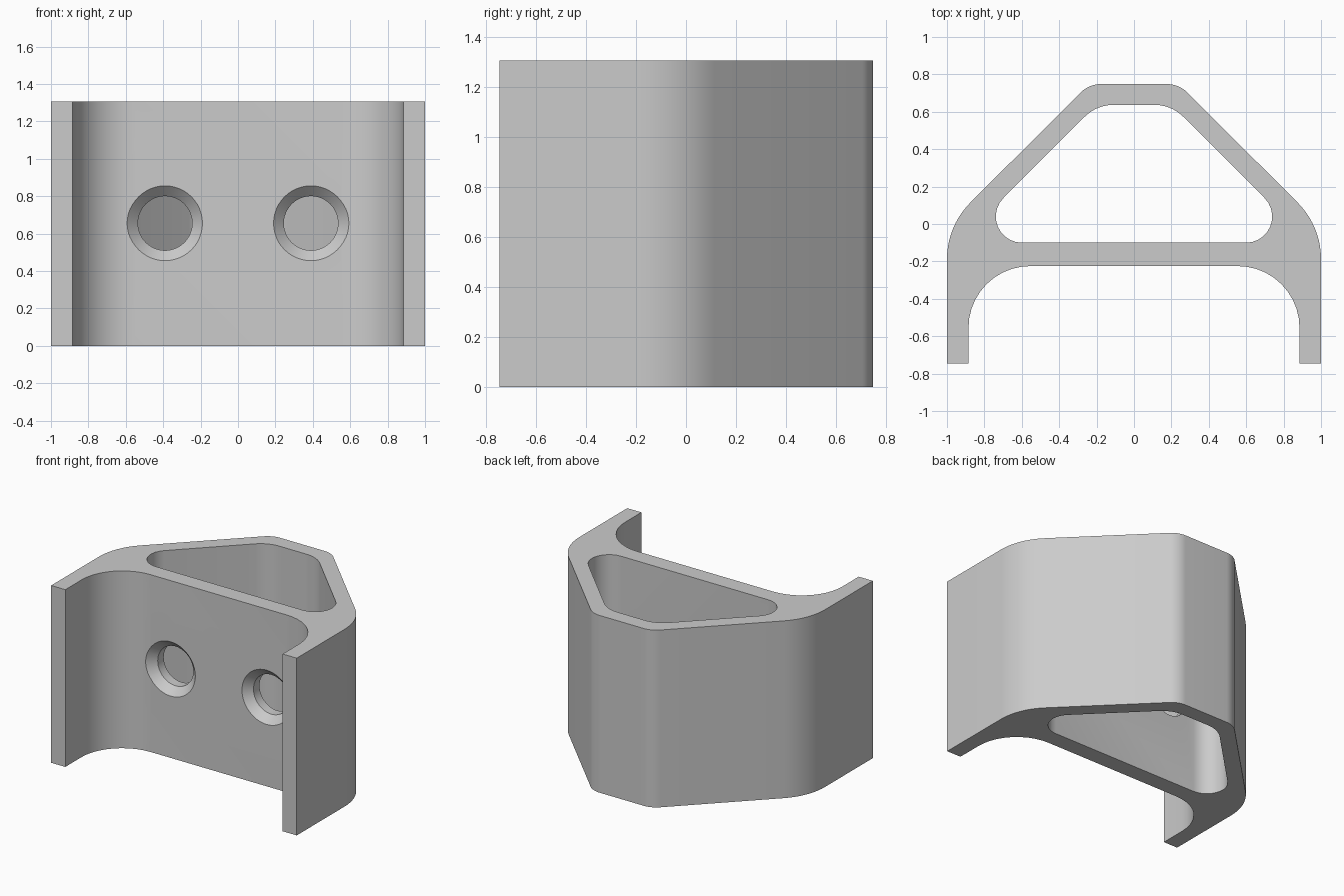
import bpy, bmesh, math
from mathutils import Vector, Matrix

if "Cube" in bpy.data.objects:
    bpy.data.objects.remove(bpy.data.objects["Cube"])

HEIGHT = 1.305
MID_Z = 0.655


def rounded(points, seg=10):
    """Closed 2D outline from (x, y, fillet radius) corners."""
    out = []
    n = len(points)
    for i, (x, y, r) in enumerate(points):
        p = Vector((x, y))
        if r == 0:
            out.append(p)
            continue
        a = (Vector(points[i - 1][:2]) - p).normalized()
        b = (Vector(points[(i + 1) % n][:2]) - p).normalized()
        half = a.angle(b) / 2
        centre = p + (a + b).normalized() * (r / math.sin(half))
        start = p + a * (r / math.tan(half)) - centre
        end = p + b * (r / math.tan(half)) - centre
        sweep = start.angle_signed(end)
        for k in range(seg + 1):
            v = start.copy()
            v.rotate(Matrix.Rotation(-sweep * k / seg, 2))
            out.append(centre + v)
    return out


def mirrored(half):
    return half + [(-x, y, r) for x, y, r in reversed(half)]


def make_object(name, bm):
    bmesh.ops.recalc_face_normals(bm, faces=bm.faces)
    mesh = bpy.data.meshes.new(name)
    bm.to_mesh(mesh)
    bm.free()
    obj = bpy.data.objects.new(name, mesh)
    bpy.context.collection.objects.link(obj)
    return obj


def prism(name, outline, z0, z1):
    bm = bmesh.new()
    face = bm.faces.new([bm.verts.new((p.x, p.y, z0)) for p in outline])
    ext = bmesh.ops.extrude_face_region(bm, geom=[face])
    verts = [g for g in ext["geom"] if isinstance(g, bmesh.types.BMVert)]
    bmesh.ops.translate(bm, verts=verts, vec=(0, 0, z1 - z0))
    return make_object(name, bm)


def screw_cutter(x, seg=48):
    """Countersunk hole along y: rings of (y, radius)."""
    bm = bmesh.new()
    rings = []
    for y, r in [(-0.245, 0.22), (-0.17, 0.145), (0.0, 0.145)]:
        rings.append([bm.verts.new((x + r * math.cos(t), y, MID_Z + r * math.sin(t)))
                      for t in (2 * math.pi * k / seg for k in range(seg))])
    for lo, hi in zip(rings, rings[1:]):
        for k in range(seg):
            j = (k + 1) % seg
            bm.faces.new((lo[k], lo[j], hi[j], hi[k]))
    bm.faces.new(rings[0])
    bm.faces.new(rings[-1])
    return make_object("screw_hole_cutter", bm)


# Bracket body: sloped back, two front legs
body = prism("bracket_body", rounded(mirrored([
    (0.24, 0.748, 0.15), (1.0, -0.01, 0.43), (1.0, -0.745, 0),
    (0.885, -0.745, 0), (0.885, -0.225, 0.33)])), 0, HEIGHT)

# Vertical cavity and the two countersunk screw holes
cutters = [prism("cavity_cutter", rounded(mirrored([
    (0.20, 0.637, 0.22), (0.937, -0.10, 0.14)])), -0.1, HEIGHT + 0.1)]
cutters += [screw_cutter(x) for x in (-0.39, 0.39)]

bpy.context.view_layer.objects.active = body
for cutter in cutters:
    cutter.hide_render = True
    mod = body.modifiers.new("cut", 'BOOLEAN')
    mod.operation = 'DIFFERENCE'
    mod.solver = 'EXACT'
    mod.object = cutter
    bpy.ops.object.modifier_apply(modifier=mod.name)
    bpy.data.objects.remove(cutter)

body.select_set(True)
bpy.ops.object.shade_smooth_by_angle(angle=math.radians(30))
